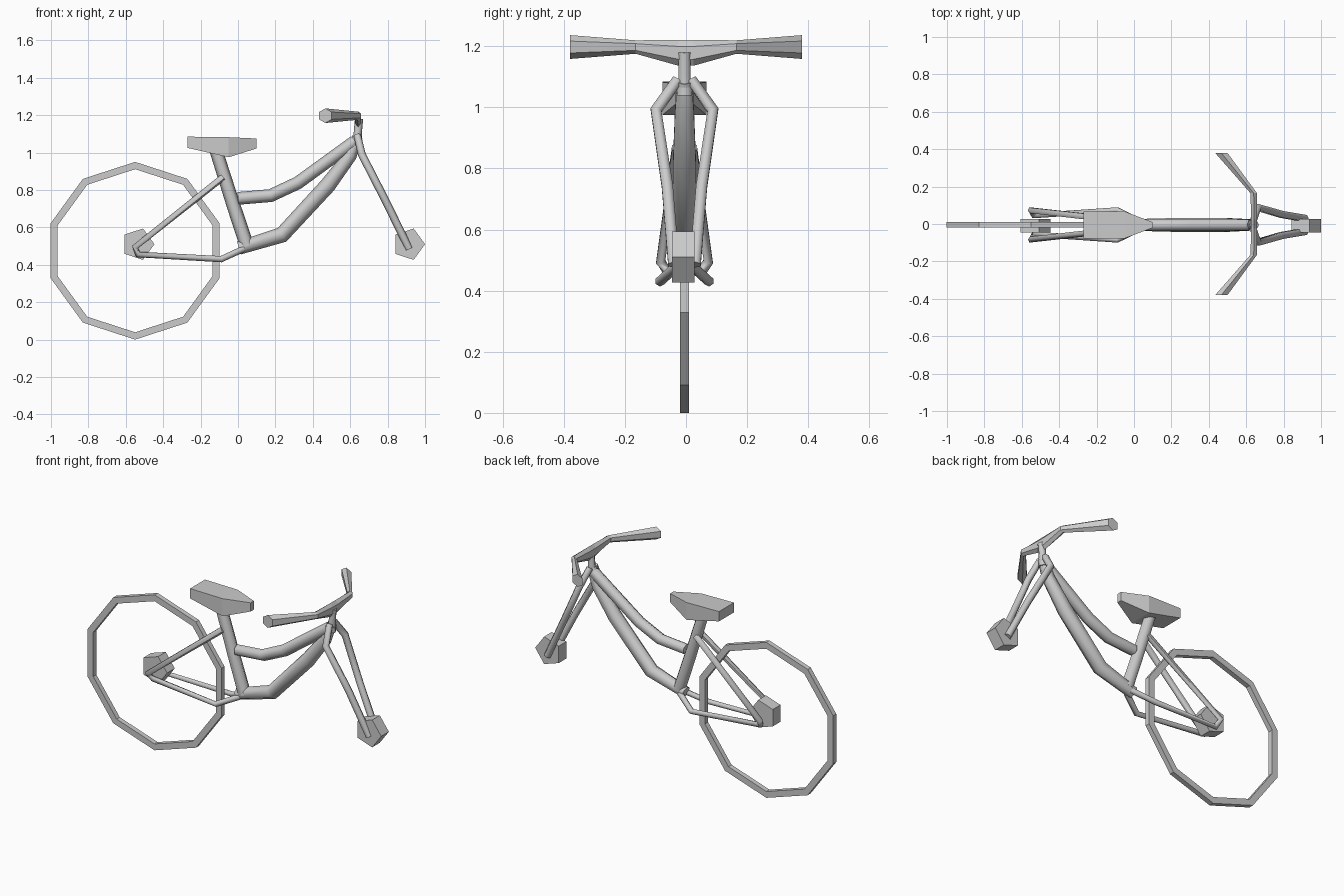
import bpy, bmesh
from math import sin, cos, pi, radians
from mathutils import Vector

if "Cube" in bpy.data.objects:
    bpy.data.objects.remove(bpy.data.objects["Cube"])

YC = -0.005  # centre plane of the bike


def loft(name, ring_sets, cyclic=False, smooth=None):
    """Skin each list of rings into one mesh object."""
    bm = bmesh.new()
    for rings in ring_sets:
        vs = [[bm.verts.new(p) for p in r] for r in rings]
        n = len(vs[0])
        for i in range(len(vs) if cyclic else len(vs) - 1):
            a, b = vs[i], vs[(i + 1) % len(vs)]
            for k in range(n):
                bm.faces.new((a[k], a[(k + 1) % n], b[(k + 1) % n], b[k]))
        if not cyclic:
            bm.faces.new(vs[0])
            bm.faces.new(vs[-1])
    bmesh.ops.recalc_face_normals(bm, faces=bm.faces[:])
    me = bpy.data.meshes.new(name)
    bm.to_mesh(me)
    bm.free()
    ob = bpy.data.objects.new(name, me)
    bpy.context.collection.objects.link(ob)
    if smooth:
        bpy.ops.object.select_all(action='DESELECT')
        bpy.context.view_layer.objects.active = ob
        ob.select_set(True)
        bpy.ops.object.shade_smooth_by_angle(angle=radians(smooth))
    return ob


def tube_rings(path, radii, sides=6):
    """Mitred rings along a path of points."""
    pts = [Vector(p) for p in path]
    rings = []
    for i, p in enumerate(pts):
        d0 = (p - pts[i - 1]).normalized() if i else None
        d1 = (pts[i + 1] - p).normalized() if i < len(pts) - 1 else None
        t = ((d0 or d1) + (d1 or d0)).normalized()
        side = Vector((0, 1, 0))
        side = (side - t * side.dot(t)).normalized()
        up = t.cross(side)
        rings.append([p + radii[i] * (up * cos(a) + side * sin(a))
                      for a in (2 * pi * k / sides for k in range(sides))])
    return rings


def tube(name, path, radii, mirrored=False):
    sets = []
    for s in ((1, -1) if mirrored else (1,)):
        sets.append(tube_rings([(x, YC + s * y, z) for x, y, z in path], radii))
    return loft(name, sets, smooth=65)


# Rear wheel rim: ten-sided ring
rim = []
for k in range(10):
    a = pi / 2 + k * pi / 5
    rim.append([(-0.55 + r * cos(a), YC + y, 0.475 + r * sin(a))
                for r, y in ((0.475, -0.015), (0.475, 0.015), (0.436, 0.015), (0.436, -0.015))])
loft("rear_wheel_rim", [rim], cyclic=True)

# Five-sided hubs
for name, x in (("rear_hub", -0.535), ("front_hub", 0.912)):
    loft(name, [[[(x + 0.088 * cos(2 * pi * k / 5), y, 0.51 + 0.088 * sin(2 * pi * k / 5))
                  for k in range(5)] for y in (-0.046, 0.028)]])

# Main frame tubes
tube("seat_tube", [(-0.12, 0, 1.02), (-0.025, 0, 0.72), (0.048, 0, 0.5)],
     [0.035, 0.037, 0.038])
tube("top_tube", [(0.0, 0, 0.755), (0.175, 0, 0.77), (0.32, 0, 0.838), (0.625, 0, 1.06)],
     [0.034, 0.035, 0.035, 0.034])
tube("down_tube", [(0.005, 0, 0.49), (0.235, 0, 0.56), (0.48, 0, 0.825), (0.6, 0, 0.985), (0.64, 0, 1.085)],
     [0.036, 0.043, 0.043, 0.036, 0.028])

# Rear stays: seat stay, drop-out and chain stay on each side
tube("rear_stays", [(-0.08, 0.025, 0.868), (-0.55, 0.078, 0.495), (-0.535, 0.05, 0.455),
                    (-0.09, 0.08, 0.43), (0.03, 0.02, 0.485)],
     [0.018, 0.018, 0.017, 0.017, 0.017], mirrored=True)

# Front fork legs
tube("front_fork", [(0.638, 0.022, 1.09), (0.662, 0.093, 0.99), (0.79, 0.056, 0.74), (0.915, 0.035, 0.485)],
     [0.02, 0.021, 0.021, 0.021], mirrored=True)

# Stem
tube("stem", [(0.635, 0, 1.04), (0.64, 0, 1.1), (0.647, 0, 1.18)], [0.028, 0.022, 0.022])

# Handlebar with flared grips: y, x, z, half width, half height
bar = [(0.38, 0.467, 1.197, 0.038, 0.039), (0.165, 0.64, 1.197, 0.02, 0.022),
       (0.025, 0.642, 1.178, 0.018, 0.042)]
bar += [(-y, *rest) for y, *rest in reversed(bar)]
loft("handlebar", [[[(x + w * cos(k * pi / 3 + pi / 6), y, z + h * sin(k * pi / 3 + pi / 6))
                     for k in range(6)] for y, x, z, w, h in bar]])

# Seat: x, half width, bottom, top
loft("seat", [[[(x, YC + s * w, z) for s, z in ((-1, lo), (1, lo), (1, hi), (-1, hi))]
               for x, w, lo, hi in ((-0.27, 0.072, 1.025, 1.085), (-0.05, 0.072, 0.975, 1.082),
                                    (0.1, 0.015, 1.022, 1.075))]])
